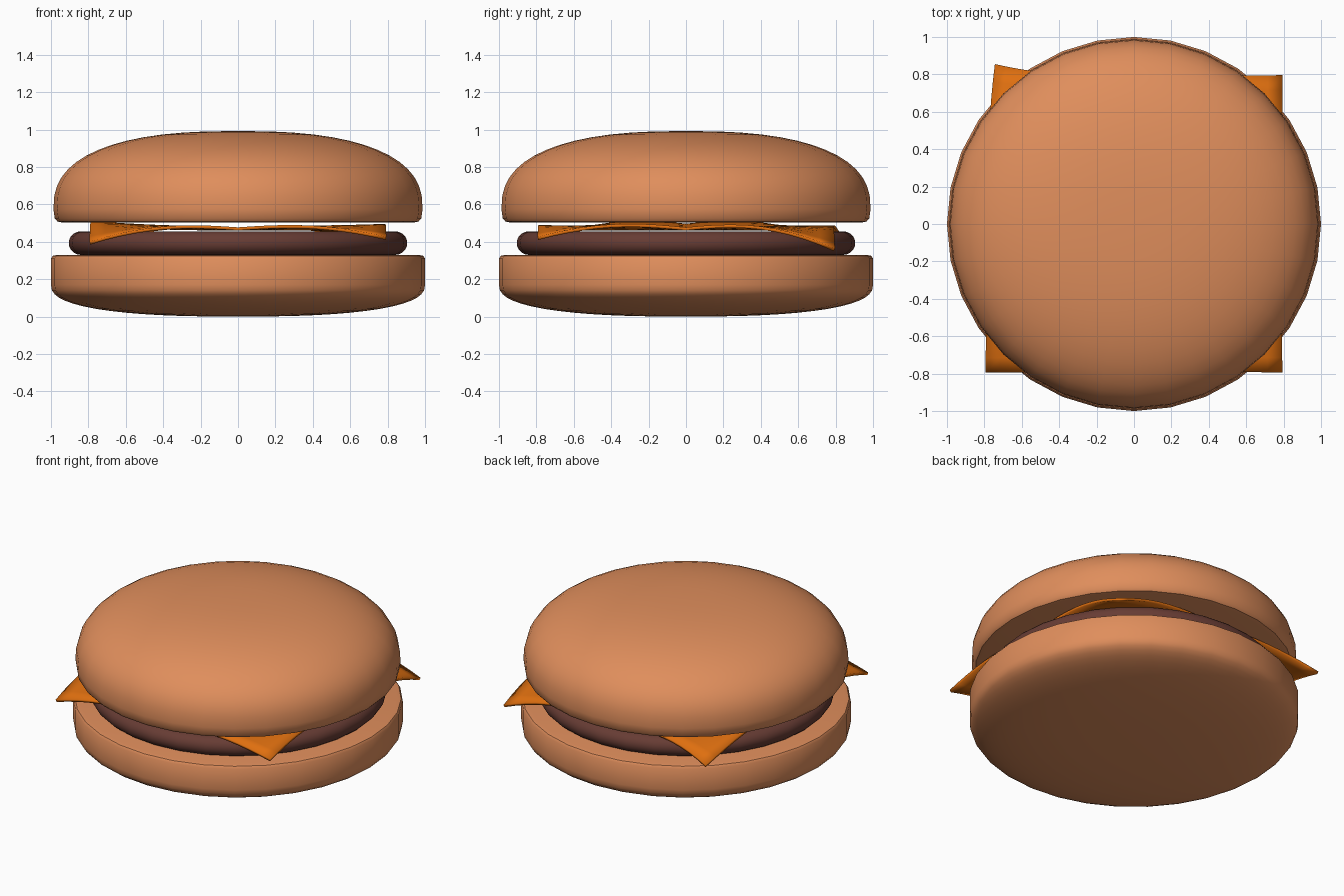
import bpy
import bmesh
from math import pi, sin, cos

if "Cube" in bpy.data.objects:
    bpy.data.objects.remove(bpy.data.objects["Cube"], do_unlink=True)

SIDES = 32


def material(name, rgb):
    mat = bpy.data.materials.new(name)
    mat.use_nodes = True
    mat.diffuse_color = (*rgb, 1)
    mat.node_tree.nodes["Principled BSDF"].inputs["Base Color"].default_value = (*rgb, 1)
    return mat


def finish(bm, name, mat):
    mesh = bpy.data.meshes.new(name)
    bm.to_mesh(mesh)
    bm.free()
    mesh.materials.append(mat)
    obj = bpy.data.objects.new(name, mesh)
    bpy.context.collection.objects.link(obj)
    bpy.ops.object.select_all(action="DESELECT")
    obj.select_set(True)
    bpy.context.view_layer.objects.active = obj
    bpy.ops.object.shade_smooth_by_angle(angle=pi / 5)
    return obj


def lathe(name, profile, mat):
    """Spin (radius, height) points around the z axis."""
    bm = bmesh.new()
    verts = [bm.verts.new((r, 0, z)) for r, z in profile]
    edges = [bm.edges.new(pair) for pair in zip(verts, verts[1:])]
    bmesh.ops.spin(bm, geom=verts + edges, axis=(0, 0, 1), cent=(0, 0, 0),
                   angle=2 * pi, steps=SIDES)
    bmesh.ops.remove_doubles(bm, verts=bm.verts, dist=0.0005)
    bmesh.ops.recalc_face_normals(bm, faces=bm.faces)
    return finish(bm, name, mat)


def dome(radius, base, height, steps=14, power=2.5):
    """Squarish quarter curve from the rim to the axis."""
    points = []
    for i in range(steps + 1):
        a = pi / 2 * i / steps
        c = max(cos(a), 0) if i < steps else 0
        points.append((radius * c ** (2 / power), base + height * sin(a) ** (2 / power)))
    return points


bun_mat = material("toasted bun", (0.74, 0.27, 0.107))
patty_mat = material("browned meat", (0.135, 0.045, 0.034))
cheese_mat = material("orange cheese", (0.74, 0.16, 0.005))

# Buns
lathe("bottom_bun", [(0, 0.33), (0.965, 0.33), (0.99, 0.325), (1, 0.31)]
      + dome(1, 0.17, -0.17), bun_mat)
lathe("top_bun", [(0, 0.503), (0.94, 0.503), (0.965, 0.508), (0.98, 0.525)]
      + dome(0.987, 0.575, 0.417), bun_mat)

# Patty with a rounded rim
rim = [(0.84 + 0.065 * cos(a), 0.393 + 0.063 * sin(a))
       for a in (pi * (i / 10 - 0.5) for i in range(11))]
lathe("patty", [(0, 0.33)] + rim + [(0, 0.456)], patty_mat)

# Cheese slice: wavy square sheet with drooping corners
HALF = 0.79
DROOP = {(False, False): 0.075, (True, False): 0.05,
         (True, True): 0.11, (False, True): 0.08}
bm = bmesh.new()
bmesh.ops.create_grid(bm, x_segments=20, y_segments=20, size=HALF)
for v in bm.verts:
    x, y = v.co.x / HALF, v.co.y / HALF
    corner = abs(x * y) ** 2.5
    z = 0.46 - DROOP[x > 0, y > 0] * corner
    z += 0.018 * abs(sin(pi * x)) * y * y + 0.025 * abs(sin(pi * y)) * x * x
    if x < 0:
        z += 0.02 * x * x * (1 - y * y)
    v.co.z = z
    if x < 0 < y:
        v.co.x += 0.05 * corner
        v.co.y += 0.06 * corner
cheese = finish(bm, "cheese_slice", cheese_mat)
solid = cheese.modifiers.new("thickness", "SOLIDIFY")
solid.thickness = 0.017
solid.offset = 1
